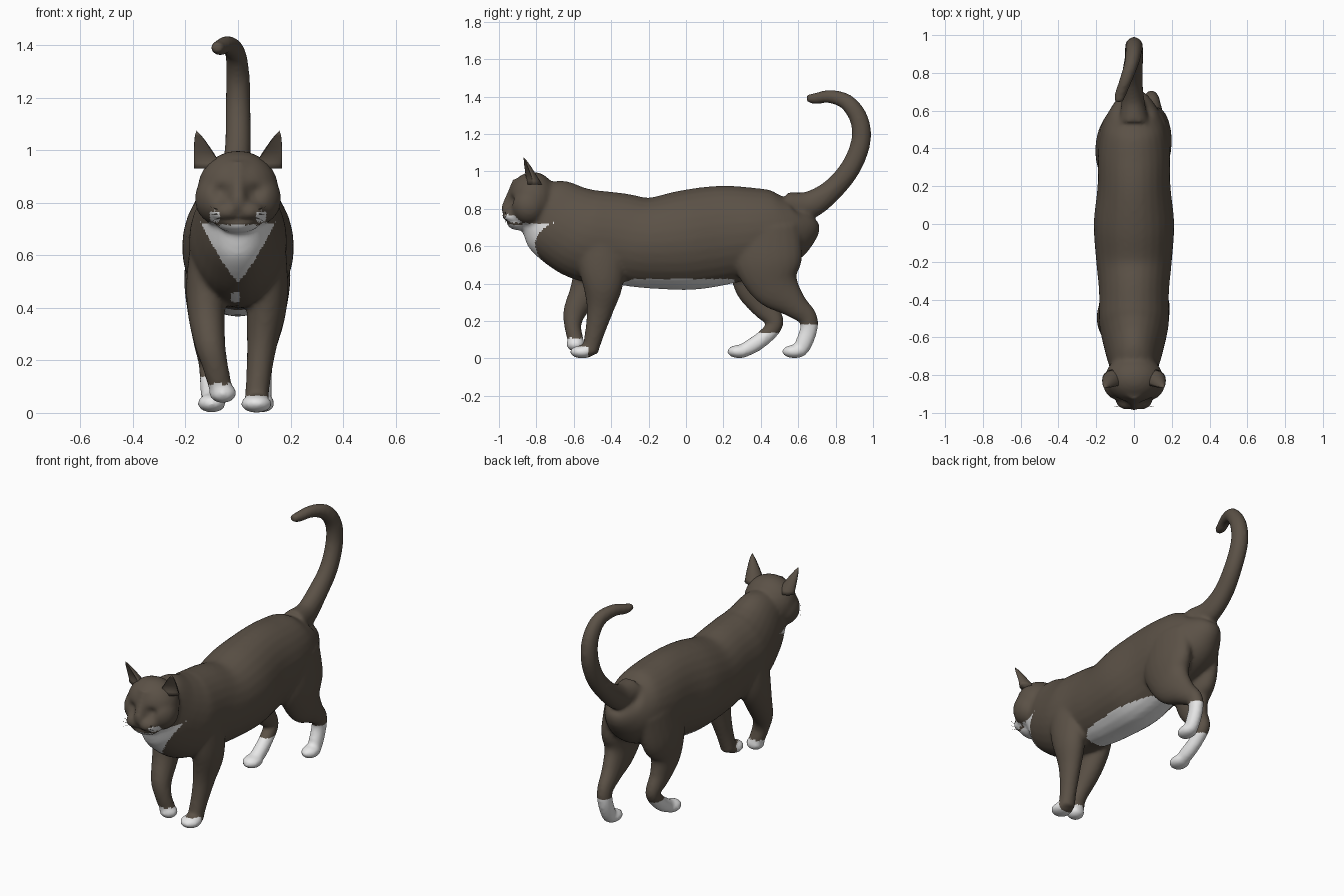
import bpy, bmesh, math
from mathutils import Vector, Matrix

cube = bpy.data.objects.get("Cube")
if cube:
    bpy.data.objects.remove(cube, do_unlink=True)


def material(name, rgb):
    m = bpy.data.materials.new(name)
    m.use_nodes = True
    m.diffuse_color = (*rgb, 1)
    bsdf = m.node_tree.nodes["Principled BSDF"]
    bsdf.inputs["Base Color"].default_value = (*rgb, 1)
    bsdf.inputs["Roughness"].default_value = 0.8
    return m


FUR = material("dark brown fur", (0.105, 0.083, 0.062))
WHITE = material("white fur", (0.8, 0.8, 0.8))


def catmull(a, b, c, d, t):
    return [0.5 * (2 * q + (r - p) * t + (2 * p - 5 * q + 4 * r - s) * t * t
                   + (3 * q - p - 3 * r + s) * t ** 3) for p, q, r, s in zip(a, b, c, d)]


def loft(bm, keys, sides=20, steps=5):
    """Smooth tube through keys (x, y, z, half width in x, half depth across the path)."""
    n = len(keys)
    path = []
    for i in range(n - 1):
        four = keys[max(i - 1, 0)], keys[i], keys[i + 1], keys[min(i + 2, n - 1)]
        path += [catmull(*four, k / steps) for k in range(steps)]
    path.append(list(keys[-1]))
    rings = []
    for i, p in enumerate(path):
        tangent = Vector(path[min(i + 1, len(path) - 1)][:3]) - Vector(path[max(i - 1, 0)][:3])
        across = Vector((1, 0, 0)).cross(tangent).normalized()
        ring = []
        for j in range(sides):
            a = math.tau * j / sides
            ring.append(bm.verts.new(Vector(p[:3]) + Vector((p[3] * math.cos(a), 0, 0))
                                     + across * p[4] * math.sin(a)))
        rings.append(ring)
    faces = [bm.faces.new(rings[0]), bm.faces.new(rings[-1][::-1])]
    for r, s in zip(rings, rings[1:]):
        for j in range(sides):
            k = (j + 1) % sides
            faces.append(bm.faces.new((r[j], s[j], s[k], r[k])))
    bmesh.ops.recalc_face_normals(bm, faces=faces)


def blob(bm, centre, radii):
    bmesh.ops.create_uvsphere(bm, u_segments=24, v_segments=14, radius=1,
                              matrix=Matrix.Translation(centre) @ Matrix.Diagonal((*radii, 1)))


def finish(bm, name):
    mesh = bpy.data.meshes.new(name)
    bm.to_mesh(mesh)
    bm.free()
    obj = bpy.data.objects.new(name, mesh)
    bpy.context.collection.objects.link(obj)
    mesh.materials.append(FUR)
    mesh.materials.append(WHITE)
    return obj


bm = bmesh.new()

# Torso and neck: y, top, bottom, half width
torso = [(-.82, .96, .70, .11), (-.74, .98, .58, .13), (-.64, .94, .48, .16),
         (-.52, .905, .41, .185), (-.36, .885, .395, .185), (-.2, .86, .375, .2),
         (0, .9, .365, .213), (.2, .925, .395, .193), (.38, .915, .44, .19),
         (.52, .9, .5, .165), (.61, .88, .6, .115), (.64, .85, .7, .06)]
loft(bm, [(0, y, (t + b) / 2, w, (t - b) / 2) for y, t, b, w in torso], 28)

# Tail
loft(bm, [(0, .54, .81, .08, .08), (-.005, .66, .82, .06, .075), (-.01, .78, .9, .055, .06),
          (0, .88, 1.02, .05, .055), (0, .935, 1.16, .048, .053), (0, .925, 1.28, .045, .05),
          (-.01, .86, 1.37, .04, .044), (-.04, .77, 1.4, .036, .036),
          (-.07, .69, 1.39, .032, .03), (-.08, .645, 1.392, .022, .02)], 16)

# Hind legs: left one back, right one forward
loft(bm, [(.1, .42, .7, .085, .19), (.115, .44, .52, .085, .185), (.115, .48, .39, .068, .135),
          (.105, .575, .29, .052, .075), (.095, .65, .22, .042, .052), (.09, .655, .15, .04, .047),
          (.09, .625, .07, .04, .045), (.09, .61, .025, .035, .03)])
blob(bm, (.09, .58, .037), (.05, .068, .036))
loft(bm, [(-.1, .42, .7, .085, .19), (-.12, .39, .52, .085, .175), (-.125, .375, .39, .068, .12),
          (-.12, .42, .28, .052, .075), (-.11, .478, .19, .042, .045), (-.105, .42, .115, .04, .043),
          (-.1, .35, .065, .042, .042), (-.1, .3, .042, .04, .035)])
blob(bm, (-.1, .285, .037), (.055, .066, .036))

# Front legs: left one standing, right one lifted
loft(bm, [(.11, -.46, .66, .07, .13), (.115, -.45, .5, .075, .125), (.108, -.445, .38, .075, .105),
          (.092, -.46, .26, .058, .072), (.08, -.485, .15, .048, .054),
          (.072, -.505, .07, .046, .046), (.07, -.51, .025, .046, .04)])
blob(bm, (.07, -.555, .035), (.06, .066, .035))
loft(bm, [(-.11, -.47, .66, .07, .13), (-.122, -.49, .5, .075, .115), (-.12, -.535, .37, .07, .085),
          (-.105, -.595, .25, .058, .062), (-.085, -.605, .17, .05, .045),
          (-.068, -.59, .1, .046, .042), (-.06, -.585, .065, .04, .03)])
blob(bm, (-.058, -.59, .075), (.053, .05, .038))

# Head: skull, cheeks, muzzle, nose bridge, chin
blob(bm, (0, -.82, .85), (.155, .13, .148))
for side in (-1, 1):
    blob(bm, (side * .075, -.84, .815), (.09, .095, .1))
    blob(bm, (side * .04, -.925, .765), (.06, .058, .047))
loft(bm, [(0, -.88, .94, .05, .05), (0, -.915, .87, .036, .045), (0, -.945, .8, .036, .045),
          (0, -.955, .77, .02, .03)], 14)
blob(bm, (0, -.895, .73), (.09, .065, .045))

body = finish(bm, "cat_body")
remesh = body.modifiers.new("blend", "REMESH")
remesh.mode = "VOXEL"
remesh.voxel_size = 0.011
relax = body.modifiers.new("relax", "SMOOTH")
relax.factor = 0.5
relax.iterations = 8
bpy.context.view_layer.update()
graph = bpy.context.evaluated_depsgraph_get()
mesh = bpy.data.meshes.new_from_object(body.evaluated_get(graph))
body.modifiers.clear()
body.data = mesh
mesh.name = "cat_body"

# Closed eye hollows and the mouth crease
for v in mesh.vertices:
    if v.co.y < -.84 and v.co.z > .7:
        d = ((abs(v.co.x) - .065) / .03) ** 2 + ((v.co.z - .845) / .025) ** 2
        v.co.y += .016 * math.exp(-d)
        if abs(v.co.x) < .09:
            v.co.y += .008 * math.exp(-((v.co.z - .735) / .008) ** 2)


def is_white(c, n):
    x, y, z = c
    if y > .2 and z < .2:                                   # hind socks
        return z < (.185 if x > 0 else .138)
    if y < -.4 and z < .2:                                  # front toes
        return z < .11 if x < 0 else z < .065 and y < -.525
    if -.34 < y < .26 and n.z < -.55:                       # belly
        return z < .425 and abs(x) < .13 * math.sqrt(max(0, 1 - ((y + .04) / .32) ** 2)) + .02
    if y < -.87 and z < .78:                                # lips and chin
        cheek = math.hypot(abs(x) - .088, z - .747) < .022
        return cheek or (z < .715 and abs(x) < .09)
    if y < -.55 and .5 < z < .725 and n.y < -.1:            # chest bib
        return abs(x) < .13 * ((z - .5) / .2) ** .8
    return y < -.45 and n.y < -.2 and math.hypot(x + .01, z - .44) < .02


for p in mesh.polygons:
    p.use_smooth = True
    p.material_index = int(is_white(p.center, p.normal))

# Ears: cupped cones, hollow towards the front
for side, name in ((1, "left_ear"), (-1, "right_ear")):
    bm = bmesh.new()
    base, tip = Vector((.113, -.83, .93)), Vector((.158, -.868, 1.075))
    rings, sides, levels = [], 16, 7
    for i in range(levels):
        t = i / levels
        r = (1 - t) ** .75
        ring = []
        for j in range(sides):
            a = math.tau * j / sides
            depth = math.sin(a) * (.06 if math.sin(a) > 0 else -.025 * min(1, t * 3) + .02)
            offset = Vector((.058 * math.cos(a), depth, 0)) * r
            offset.rotate(Matrix.Rotation(.35, 3, "Z"))
            co = base.lerp(tip, t) + offset
            ring.append(bm.verts.new((side * co.x, co.y, co.z)))
        rings.append(ring)
    top = bm.verts.new((side * tip.x, tip.y, tip.z))
    bm.faces.new(rings[0])
    for r, s in zip(rings, rings[1:]):
        for j in range(sides):
            k = (j + 1) % sides
            bm.faces.new((r[j], r[k], s[k], s[j]))
    for j in range(sides):
        bm.faces.new((rings[-1][j], rings[-1][(j + 1) % sides], top))
    bmesh.ops.recalc_face_normals(bm, faces=bm.faces[:])
    for f in bm.faces:
        f.smooth = True
    finish(bm, name)

# Whiskers
bm = bmesh.new()
for side in (-1, 1):
    for k in (-1, 0, 1):
        loft(bm, [(side * .06, -.95, .757 + k * .012, .0015, .0015),
                  (side * .085, -.967, .757 + k * .02, .0012, .0012),
                  (side * .105, -.965, .755 + k * .03, .0006, .0006)], 5, 2)
finish(bm, "whiskers")
